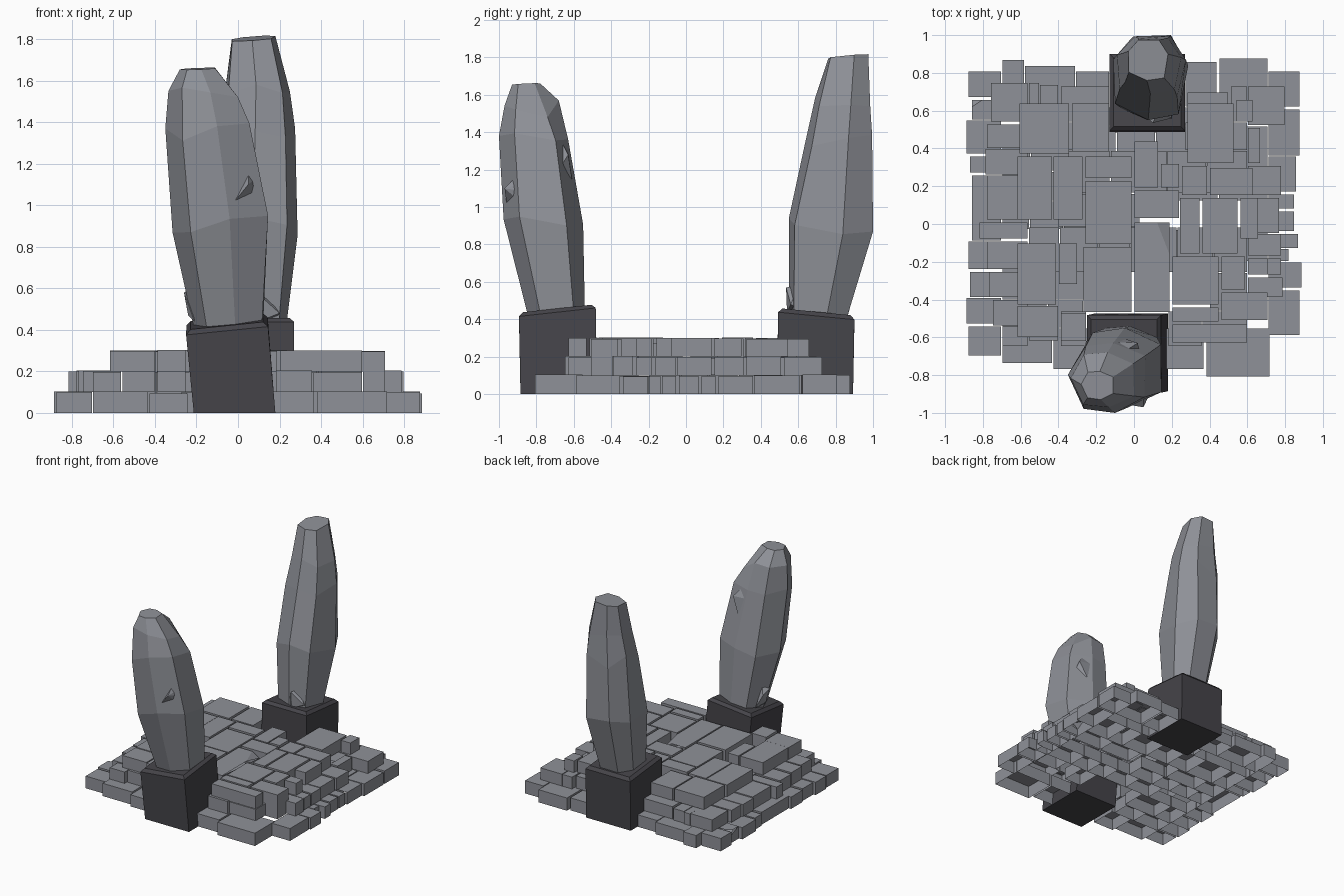
import bpy, bmesh, random
from math import cos, sin, pi
from mathutils import Vector

if "Cube" in bpy.data.objects:
    bpy.data.objects.remove(bpy.data.objects["Cube"])

random.seed(11)


def material(name, rgb):
    m = bpy.data.materials.new(name)
    m.diffuse_color = (*rgb, 1)
    m.use_nodes = True
    m.node_tree.nodes["Principled BSDF"].inputs["Base Color"].default_value = m.diffuse_color
    return m


STONE = material("grey stone", (0.275, 0.285, 0.315))
DARK = material("dark socket stone", (0.06, 0.058, 0.067))


def finish(bm, name, mat):
    me = bpy.data.meshes.new(name)
    bm.to_mesh(me)
    bm.free()
    me.materials.append(mat)
    ob = bpy.data.objects.new(name, me)
    bpy.context.collection.objects.link(ob)
    return ob


def brick(bm, x0, x1, y0, y1, z0, chip=0.06):
    """Slab open underneath, now and then with one worn top corner."""
    z1 = z0 + 0.1 + random.uniform(-0.006, 0.004)
    g = 0.003
    c = [(x0 + g, y0 + g), (x1 - g, y0 + g), (x1 - g, y1 - g), (x0 + g, y1 - g)]
    lo = [bm.verts.new((x, y, z0)) for x, y in c]
    hi = [bm.verts.new((x, y, z1)) for x, y in c]
    for i in range(4):
        j = (i + 1) % 4
        bm.faces.new((lo[i], lo[j], hi[j], hi[i]))
    if random.random() < chip:
        # cut one corner down into a small sloping triangle
        k = random.randrange(4)
        v, a, b = hi[k], hi[k - 1], hi[(k + 1) % 4]
        a2 = bm.verts.new(v.co.lerp(a.co, 0.35))
        b2 = bm.verts.new(v.co.lerp(b.co, 0.35))
        v.co.z -= 0.04
        bm.faces.new((b2, b, hi[(k + 2) % 4], a, a2))
        bm.faces.new((v, b2, a2))
    else:
        bm.faces.new(hi)


def fill(bm, x0, x1, y0, y1, z):
    """Irregular, partly missing rows of bricks for the inside of a tier."""
    y = y0
    while y < y1 - 0.01:
        h = random.uniform(0.14, 0.24)
        yn = y1 if y + h > y1 - 0.1 else y + h
        x = x0
        while x < x1 - 0.01:
            w = random.uniform(0.14, 0.3)
            xn = x1 if x + w > x1 - 0.1 else x + w
            by_socket = y < -0.3 and -0.3 < (x + xn) / 2 < 0.25
            if random.random() > 0.35 and not by_socket:
                brick(bm, x, xn, y, yn, z, 0)
            x = xn
        y = yn


def tier(name, z, inner, left, right, back, front):
    """Ring of edge bricks (start, end, outer reach) around a filled middle."""
    x0, x1, y0, y1 = inner
    bm = bmesh.new()
    for a, b, r in left:
        brick(bm, r, x0, a, b, z)
    for a, b, r in right:
        brick(bm, x1, r, a, b, z)
    for a, b, r in back:
        brick(bm, a, b, y1, r, z)
    for a, b, r in front:
        brick(bm, a, b, r, y0, z)
    fill(bm, x0, x1, y0, y1, z)
    finish(bm, name, STONE)


# Lower two tiers of the paved platform
tier("bottom_tier", 0.0, (-0.70, 0.71, -0.55, 0.62),
     [(-.70, -.54, -.88), (-.53, -.39, -.89), (-.39, -.25, -.87), (-.24, -.09, -.88),
      (-.09, .26, -.86), (.27, .36, -.87), (.37, .55, -.89), (.55, .66, -.86), (.67, .81, -.88)],
     [(-.59, -.35, .88), (-.34, -.20, .89), (-.20, -.13, .82), (-.13, -.05, .87),
      (-.04, .07, .85), (.08, .16, .85), (.17, .36, .86), (.36, .61, .88), (.62, .81, .88)],
     [(-.70, -.58, .87), (-.58, -.31, .84), (-.31, -.13, .81), (.27, .44, .86), (.45, .71, .88)],
     [(-.70, -.43, -.74), (-.43, -.24, -.77), (.16, .37, -.77), (.38, .72, -.81)])
tier("middle_tier", 0.1, (-0.56, 0.60, -0.46, 0.54),
     [(-.65, -.54, -.70), (-.54, -.40, -.75), (-.39, -.25, -.77), (-.24, -.09, -.78),
      (-.08, .01, -.82), (.02, .26, -.78), (.26, .40, -.79), (.40, .53, -.78), (.54, .75, -.76)],
     [(-.51, -.39, .71), (-.39, -.28, .79), (-.27, -.18, .78), (-.17, -.05, .78),
      (-.05, .14, .77), (.15, .31, .78), (.32, .51, .67), (.52, .73, .80)],
     [(-.56, -.50, .75), (-.50, -.40, .74), (-.39, -.13, .73), (.28, .50, .70), (.51, .60, .73)],
     [(-.56, -.40, -.62), (-.39, -.25, -.65), (.18, .36, -.65), (.36, .60, -.63)])

# Top paving slabs (x0, x1, y0, y1)
bm = bmesh.new()
for r in [(-.61, -.34, .37, .64), (-.33, -.13, .38, .64), (-.62, -.43, .02, .36),
          (-.43, -.27, .02, .36), (-.26, -.01, .24, .36), (-.26, -.01, -.11, .23),
          (0, .13, .19, .44), (.14, .24, .19, .32), (0, .24, .03, .18), (0, .19, -.47, .01),
          (.28, .53, .32, .64), (.54, .63, .54, .66), (.25, .39, .15, .31), (.40, .63, .15, .30),
          (.24, .35, -.16, .14), (.36, .55, -.16, .14), (.56, .66, -.08, .14),
          (.20, .45, -.43, -.17), (.46, .59, -.35, -.17), (.60, .71, -.27, -.18),
          (.46, .71, -.51, -.36), (.20, .45, -.52, -.44), (.20, .60, -.63, -.53),
          (-.62, -.41, -.43, -.10), (-.40, -.30, -.32, -.10), (-.27, -.01, -.47, -.12),
          (-.62, -.40, -.60, -.43), (-.39, -.25, -.62, -.47)]:
    brick(bm, *r, 0.2, 0.05)
finish(bm, "top_tier", STONE)


def socket(name, x0, x1, y0, y1, shift, height, slope):
    """Leaning block with a sloping top and a bevelled rim."""
    bm = bmesh.new()
    bmesh.ops.create_cube(bm, size=1)
    for v in bm.verts:
        sx, sy = v.co.x, v.co.y
        top = v.co.z > 0
        x = (x0 + x1) / 2 + sx * (x1 - x0) + (shift[0] if top else 0)
        y = (y0 + y1) / 2 + sy * (y1 - y0) + (shift[1] if top else 0)
        z = height + sx * slope[0] + sy * slope[1] if top else 0
        v.co = (x, y, z)
    rim = [e for e in bm.edges if all(v.co.z > 0.2 for v in e.verts)]
    bmesh.ops.bevel(bm, geom=rim, offset=0.022, segments=1, affect='EDGES')
    finish(bm, name, DARK)


socket("front_socket", -.213, .18, -.885, -.475, (-.037, -.008), .44, (.04, .045))
socket("back_socket", -.13, .27, .485, .893, (0, .008), .44, (0, -.04))


def hull(name, pts):
    bm = bmesh.new()
    for p in pts:
        bm.verts.new(p)
    bmesh.ops.convex_hull(bm, input=bm.verts[:])
    finish(bm, name, STONE)


def monolith(name, rings, tops, turn):
    """Faceted standing stone lofted through boxy seven-sided rings (z, x0, x1, y0, y1)."""
    n = 7
    bm = bmesh.new()
    base = [2 * pi * (i + turn + random.uniform(-.15, .15)) / n for i in range(n)]
    loops = []
    for k, (z, x0, x1, y0, y1) in enumerate(rings):
        p = [Vector((cos(a), sin(a))) * random.uniform(.97, 1.03)
             / max(abs(cos(a)), abs(sin(a))) ** 0.45 for a in base]
        fit = []
        for axis, lo, hi in ((0, x0, x1), (1, y0, y1)):
            mn, mx = min(q[axis] for q in p), max(q[axis] for q in p)
            fit.append([lo + (q[axis] - mn) / (mx - mn) * (hi - lo) for q in p])
        dz = 0.05 if 0 < k < len(rings) - 1 else 0
        ring = []
        for x, y in zip(*fit):
            h = z + random.uniform(-dz, dz)
            if k == len(rings) - 1:
                h += tops[0] * (x - x0) + tops[1] * (y - y0)
            ring.append(bm.verts.new((x, y, h)))
        loops.append(ring)
    for a, b in zip(loops, loops[1:]):
        for i in range(n):
            j = (i + 1) % n
            bm.faces.new((a[i], a[j], b[j], b[i]))
    bm.faces.new(loops[-1])
    bm.faces.new(loops[0][::-1])
    finish(bm, name, STONE)


monolith("front_monolith",
         [(.40, -.21, .12, -.84, -.54), (.90, -.315, .145, -.975, -.55),
          (1.36, -.35, .06, -1.0, -.63), (1.53, -.335, .0, -.97, -.68),
          (1.65, -.28, -.11, -.93, -.78)], (.04, .05), .5)
monolith("back_monolith",
         [(.40, -.07, .23, .55, .86), (.90, -.11, .287, .55, 1.0),
          (1.36, -.09, .275, .64, .995), (1.56, -.06, .25, .69, .985),
          (1.785, -.03, .18, .76, .975)], (.08, .09), .2)

# Splinters standing proud of the stones
hull("front_shard", [(-.13, -.94, .88), (.05, -.90, 1.17), (.10, -.84, 1.14), (.05, -.97, 1.10),
                     (.115, -.83, 1.08), (.12, -.76, .92), (-.02, -.80, 1.0)])
hull("front_back_chip", [(.02, -.63, 1.28), (-.10, -.625, 1.29), (-.06, -.68, 1.38),
                         (-.04, -.61, 1.15), (.03, -.68, 1.20)])
hull("front_foot_shard", [(-.26, -.70, .58), (-.255, -.62, .55), (-.21, -.72, .44),
                          (-.20, -.60, .44), (-.22, -.66, .60), (-.24, -.68, .47)])
hull("back_foot_shard", [(.10, .535, .57), (.20, .56, .48), (.10, .54, .44),
                         (.19, .62, .45), (.13, .60, .58), (.05, .58, .44)])
